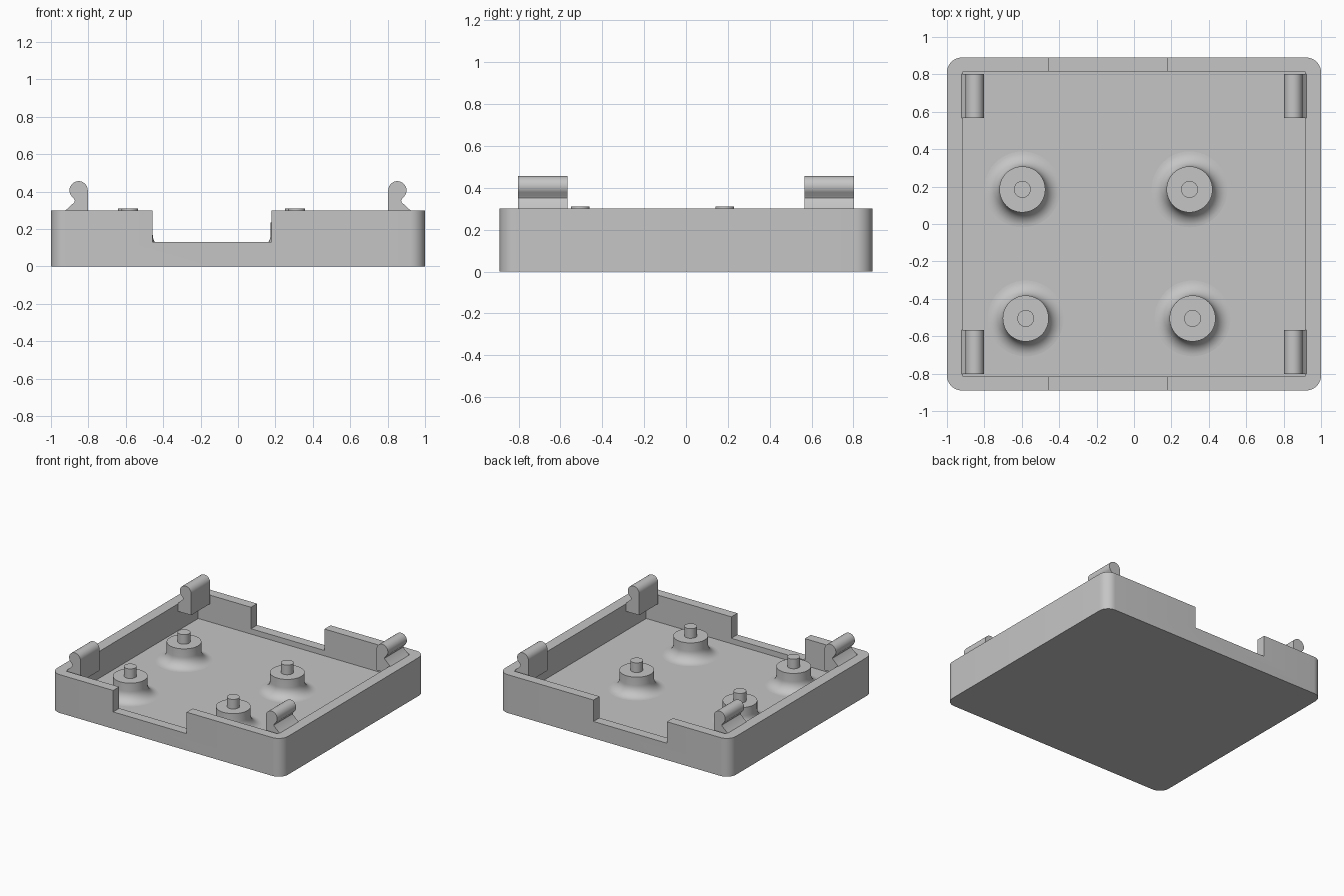
import bpy, bmesh
from math import pi, sin, cos, radians

cube = bpy.data.objects.get("Cube")
if cube:
    bpy.data.objects.remove(cube, do_unlink=True)

grey = bpy.data.materials.new("plain grey")
grey.use_nodes = True
COLOUR = (0.56, 0.56, 0.56, 1)
grey.diffuse_color = COLOUR
grey.node_tree.nodes["Principled BSDF"].inputs["Base Color"].default_value = COLOUR


def finish(name, bm):
    bmesh.ops.recalc_face_normals(bm, faces=bm.faces)
    mesh = bpy.data.meshes.new(name)
    bm.to_mesh(mesh)
    bm.free()
    mesh.materials.append(grey)
    obj = bpy.data.objects.new(name, mesh)
    bpy.context.collection.objects.link(obj)
    return obj


def smooth(obj):
    bpy.ops.object.select_all(action='DESELECT')
    obj.select_set(True)
    bpy.context.view_layer.objects.active = obj
    bpy.ops.object.shade_smooth_by_angle(angle=radians(35))


def prism(name, points, direction):
    """Extrude a closed outline of 3D points along a direction."""
    bm = bmesh.new()
    face = bm.faces.new([bm.verts.new(p) for p in points])
    out = bmesh.ops.extrude_face_region(bm, geom=[face], use_keep_orig=True)
    verts = [g for g in out["geom"] if isinstance(g, bmesh.types.BMVert)]
    bmesh.ops.translate(bm, verts=verts, vec=direction)
    return finish(name, bm)


def box(name, x0, x1, y0, y1, z0, z1):
    return prism(name, [(x0, y0, z0), (x1, y0, z0), (x1, y1, z0), (x0, y1, z0)],
                 (0, 0, z1 - z0))


def arc(cx, cy, r, start, end, steps):
    angles = [radians(start + (end - start) * i / steps) for i in range(steps + 1)]
    return [(cx + r * cos(a), cy + r * sin(a)) for a in angles]


# Tray with rounded outer corners, a sharp cavity and a notch through both end walls
W, D, H, FLOOR, R = 1.0, 0.89, 0.30, 0.09, 0.08
outline = []
for i, (sx, sy) in enumerate([(1, 1), (-1, 1), (-1, -1), (1, -1)]):
    outline += arc(sx * (W - R), sy * (D - R), R, 90 * i, 90 * i + 90, 10)
tray = prism("tray", [(x, y, 0) for x, y in outline], (0, 0, H))
cutters = [box("cavity_cutter", -0.915, 0.915, -0.815, 0.815, FLOOR, 0.6),
           box("notch_cutter", -0.458, 0.178, -1.2, 1.2, 0.132, 0.7)]
bpy.context.view_layer.objects.active = tray
for cutter in cutters:
    cutter.hide_render = True
    mod = tray.modifiers.new("cut", 'BOOLEAN')
    mod.operation = 'DIFFERENCE'
    mod.solver = 'EXACT'
    mod.object = cutter
    bpy.ops.object.modifier_apply(modifier=mod.name)
    bpy.data.objects.remove(cutter, do_unlink=True)
smooth(tray)

# Standoffs: filleted foot, disc and locating peg turned from one profile
DISC, PEG, FILLET = 0.123, 0.045, 0.08
profile = [(0, 0.31), (PEG, 0.31), (PEG, 0.235), (DISC, 0.235)]
profile += arc(DISC + FILLET, FLOOR + FILLET, FILLET, 180, 270, 10)
profile += [(DISC + FILLET, FLOOR - 0.03)]


def standoff(name, x, y):
    bm = bmesh.new()
    verts = [bm.verts.new((r, 0, z)) for r, z in profile]
    edges = [bm.edges.new(pair) for pair in zip(verts, verts[1:])]
    bmesh.ops.spin(bm, geom=verts + edges, cent=(0, 0, 0), axis=(0, 0, 1),
                   angle=2 * pi, steps=48)
    bmesh.ops.remove_doubles(bm, verts=bm.verts, dist=0.0005)
    obj = finish(name, bm)
    obj.location = (x, y, 0)
    smooth(obj)


for name, x, y in [("back_right", -0.597, 0.185), ("back_left", 0.297, 0.185),
                   ("front_right", -0.579, -0.505), ("front_left", 0.313, -0.505)]:
    standoff(name + "_standoff", x, y)

# Snap clips: round head, narrow neck and a flared root on the wall's inner face
clip = [(0.803, 0.24)] + arc(0.852, 0.407, 0.049, 180, -35, 18)
clip += [(0.877, 0.362), (0.872, 0.352), (0.875, 0.343), (0.925, 0.297), (0.925, 0.24)]
for side, sx in (("left", 1), ("right", -1)):
    for end, y in (("front", -0.802), ("back", 0.567)):
        smooth(prism(f"{end}_{side}_clip", [(sx * x, y, z) for x, z in clip],
                     (0, 0.235, 0)))
